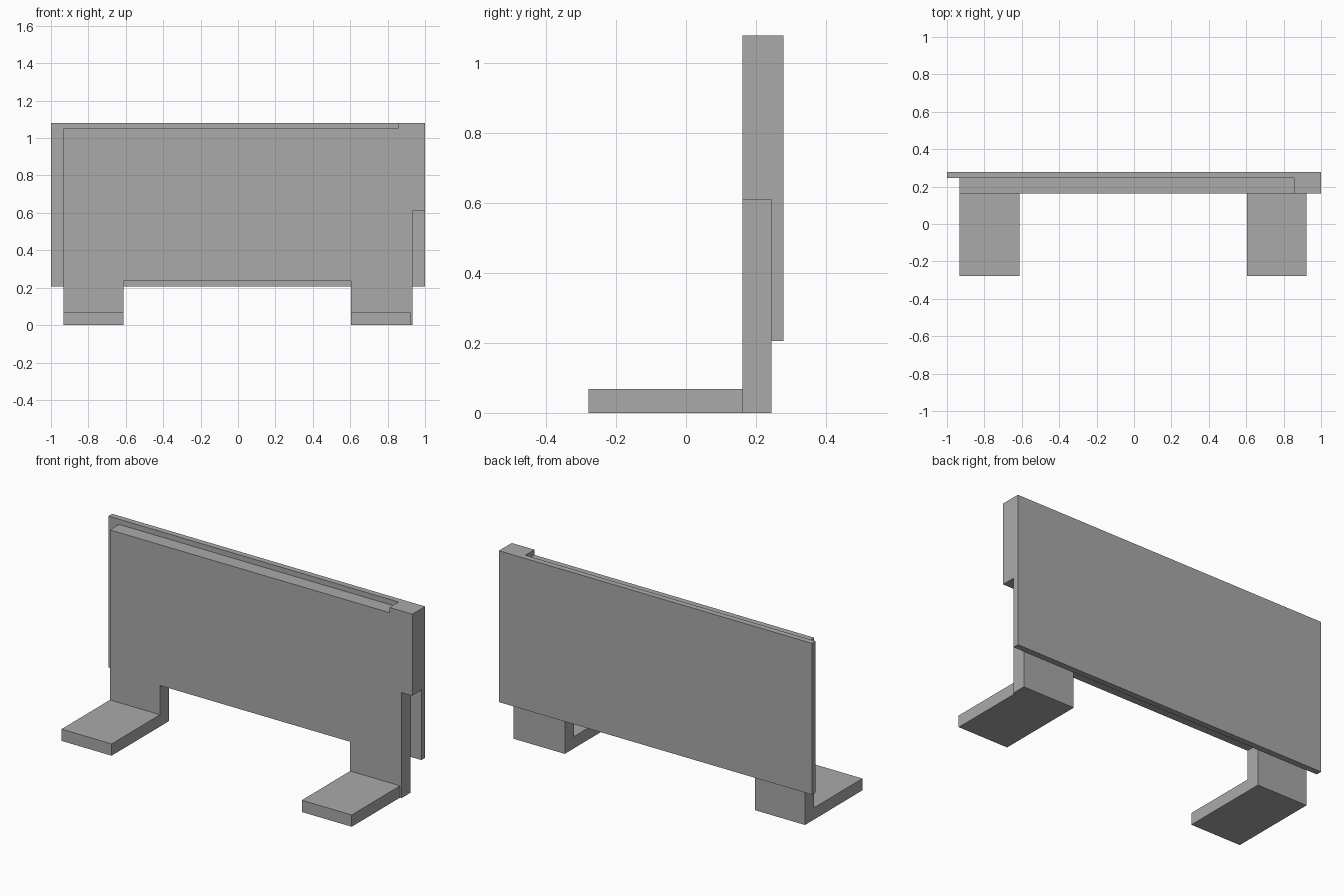
import bpy
import bmesh
from mathutils import Vector

cube = bpy.data.objects.get("Cube")
if cube:
    bpy.data.objects.remove(cube, do_unlink=True)

grey = bpy.data.materials.new("plain_grey")
grey.use_nodes = True
colour = (0.4, 0.4, 0.4, 1)
grey.diffuse_color = colour
grey.node_tree.nodes["Principled BSDF"].inputs["Base Color"].default_value = colour


def extrude_profile(name, outline, y_front, y_back):
    """Extrude an x-z outline along y into a solid part."""
    bm = bmesh.new()
    face = bm.faces.new([bm.verts.new((x, y_front, z)) for x, z in outline])
    result = bmesh.ops.extrude_face_region(bm, geom=[face])
    moved = [v for v in result["geom"] if isinstance(v, bmesh.types.BMVert)]
    bmesh.ops.translate(bm, verts=moved, vec=Vector((0, y_back - y_front, 0)))
    bmesh.ops.recalc_face_normals(bm, faces=bm.faces)
    mesh = bpy.data.meshes.new(name)
    bm.to_mesh(mesh)
    bm.free()
    mesh.materials.append(grey)
    obj = bpy.data.objects.new(name, mesh)
    bpy.context.collection.objects.link(obj)
    return obj


def box(name, x0, x1, y0, y1, z0, z1):
    return extrude_profile(name, [(x0, z0), (x1, z0), (x1, z1), (x0, z1)], y0, y1)


FRONT, SEAM, BACK = 0.162, 0.245, 0.279

# Thin full-width sheet at the back
box("back_panel", -1, 1, SEAM, BACK, 0.206, 1.08)

# Front slab with two legs, a side block and a lowered top ledge
extrude_profile("front_body", [
    (-0.932, 0), (-0.612, 0), (-0.612, 0.237), (0.603, 0.237),
    (0.603, 0), (0.932, 0), (0.932, 0.609), (1, 0.609),
    (1, 1.08), (0.855, 1.08), (0.855, 1.05), (-0.932, 1.05),
], FRONT, SEAM)

# Flat feet reaching forward
for name, x0, x1 in (("right_foot", -0.932, -0.612), ("left_foot", 0.603, 0.922)):
    box(name, x0, x1, -BACK, FRONT, 0, 0.068)
